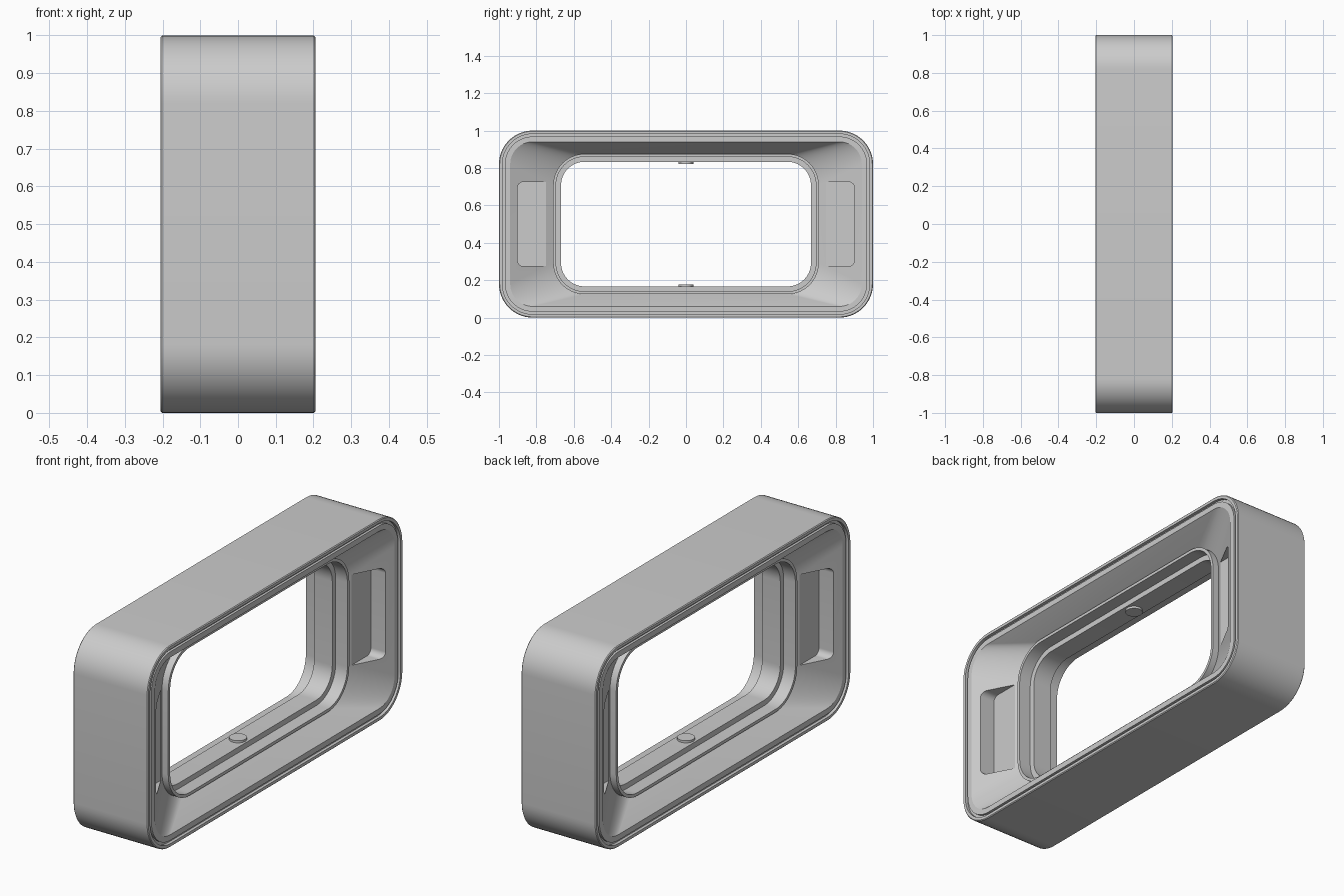
import bpy, bmesh, math

if "Cube" in bpy.data.objects:
    bpy.data.objects.remove(bpy.data.objects["Cube"])

MID = 0.5      # height of the centre line
STEPS = 14     # segments per rounded corner

grey = bpy.data.materials.new("light_grey")
grey.use_nodes = True
colour = (0.6, 0.6, 0.6, 1)
grey.diffuse_color = colour
grey.node_tree.nodes["Principled BSDF"].inputs["Base Color"].default_value = colour


def rounded_loop(half_y, half_z, radius):
    """Points (y, z) of a rounded rectangle around the origin."""
    points = []
    for corner, (sy, sz) in enumerate(((1, 1), (-1, 1), (-1, -1), (1, -1))):
        for i in range(STEPS + 1):
            a = (corner + i / STEPS) * math.pi / 2
            points.append((sy * (half_y - radius) + radius * math.cos(a),
                           sz * (half_z - radius) + radius * math.sin(a)))
    return points


def finish(name, bm, smooth=True):
    bmesh.ops.recalc_face_normals(bm, faces=bm.faces)
    mesh = bpy.data.meshes.new(name)
    bm.to_mesh(mesh)
    bm.free()
    mesh.materials.append(grey)
    obj = bpy.data.objects.new(name, mesh)
    bpy.context.collection.objects.link(obj)
    if smooth:
        shade(obj)
    return obj


def shade(obj):
    bpy.ops.object.select_all(action='DESELECT')
    obj.select_set(True)
    bpy.context.view_layer.objects.active = obj
    bpy.ops.object.shade_smooth_by_angle(angle=math.radians(25))


def outer(inset, x):
    return (1 - inset, 0.5 - inset, 0.18 - inset, x)


def inner(grow, x):
    return (0.668 + grow, 0.333 + grow, 0.125 + grow, x)


# Half section, from the outside skin over the rim and funnel to the tunnel
section = [
    outer(0, 0.201), outer(0.004, 0.205),                       # edge
    outer(0.018, 0.205), outer(0.018, 0.19),                    # rim groove
    outer(0.032, 0.19), outer(0.032, 0.202), outer(0.06, 0.202),
    inner(0.042, 0.08), inner(0.042, 0.114),                    # funnel, lip
    inner(0.027, 0.114), inner(0.027, 0.05), inner(0, 0.05),    # tunnel step
]
section += [(hy, hz, r, -x) for hy, hz, r, x in reversed(section)]

# Frame: sweep the section round the rounded rectangle
bm = bmesh.new()
rings = [[bm.verts.new((x, y, z + MID)) for y, z in rounded_loop(hy, hz, r)]
         for hy, hz, r, x in section]
for k, ring in enumerate(rings):
    after = rings[(k + 1) % len(rings)]
    for i in range(len(ring)):
        j = (i + 1) % len(ring)
        bm.faces.new((ring[i], ring[j], after[j], after[i]))
frame = finish("frame", bm, smooth=False)


# Pockets: flat-floored recesses in both ends of both funnels
def pocket_cutter(side, end):
    bm = bmesh.new()
    layers = []
    for x in (0.1, 0.3):
        loop = rounded_loop(0.085, 0.225, 0.03)
        # square corners where the floor runs out on the funnel
        loop = [(y if y > 0 else -0.085, z if y > 0 else math.copysign(0.225, z))
                for y, z in loop]
        clean = []
        for p in loop:
            if not clean or p != clean[-1]:
                clean.append(p)
        layers.append([bm.verts.new((side * x, end * (0.815 + y), z + MID))
                       for y, z in clean])
    low, high = layers
    bm.faces.new(low)
    bm.faces.new(high)
    for i in range(len(low)):
        j = (i + 1) % len(low)
        bm.faces.new((low[i], low[j], high[j], high[i]))
    cutter = finish("pocket_cutter", bm, smooth=False)
    cutter.hide_render = True
    return cutter


bpy.context.view_layer.objects.active = frame
for side in (1, -1):
    for end in (1, -1):
        cutter = pocket_cutter(side, end)
        cut = frame.modifiers.new("pocket", 'BOOLEAN')
        cut.operation = 'DIFFERENCE'
        cut.solver = 'EXACT'
        cut.object = cutter
        bpy.ops.object.modifier_apply(modifier=cut.name)
        bpy.data.objects.remove(cutter)
shade(frame)

# Buttons: small discs in the floor and ceiling of the tunnel
for name, sign in (("lower_button", -1), ("upper_button", 1)):
    bm = bmesh.new()
    bmesh.ops.create_cone(bm, cap_ends=True, segments=32,
                          radius1=0.04, radius2=0.04, depth=0.02)
    bmesh.ops.translate(bm, verts=bm.verts, vec=(0, 0, MID + sign * 0.332))
    finish(name, bm)
